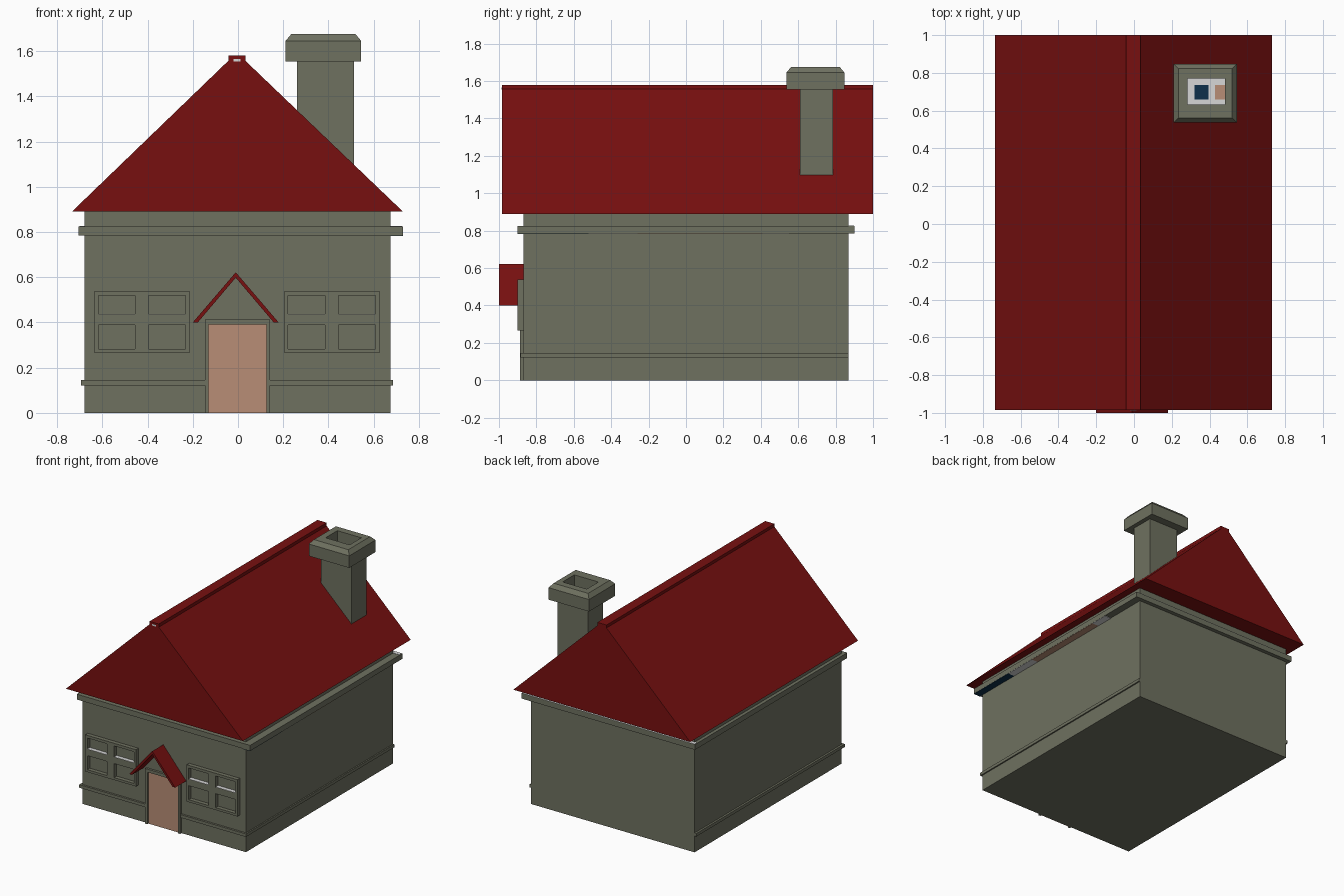
import bpy, bmesh

if "Cube" in bpy.data.objects:
    bpy.data.objects.remove(bpy.data.objects["Cube"])


def material(name, rgb):
    m = bpy.data.materials.new(name)
    m.diffuse_color = (*rgb, 1)
    m.use_nodes = True
    m.node_tree.nodes["Principled BSDF"].inputs["Base Color"].default_value = m.diffuse_color
    return m


STONE = material("grey_green_stone", (0.158, 0.164, 0.117))
RED = material("dark_red", (0.185, 0.005, 0.005))
TAN = material("tan_wood", (0.48, 0.27, 0.18))
NAVY = material("navy", (0.004, 0.03, 0.069))
PALE = material("pale_grey", (0.68, 0.68, 0.68))


def finish(bm, name, *mats):
    bmesh.ops.recalc_face_normals(bm, faces=bm.faces)
    me = bpy.data.meshes.new(name)
    bm.to_mesh(me)
    bm.free()
    for m in mats:
        me.materials.append(m)
    ob = bpy.data.objects.new(name, me)
    bpy.context.collection.objects.link(ob)
    return ob


def add_box(bm, x0, x1, y0, y1, z0, z1):
    vs = bmesh.ops.create_cube(bm, size=1)["verts"]
    for v in vs:
        v.co.x = x1 if v.co.x > 0 else x0
        v.co.y = y1 if v.co.y > 0 else y0
        v.co.z = z1 if v.co.z > 0 else z0
    return vs


def boxes(name, mat, *spans):
    bm = bmesh.new()
    for s in spans:
        add_box(bm, *s)
    return finish(bm, name, mat)


def prism(name, mat, profile, y0, y1):
    """Extrude an x-z outline along y."""
    bm = bmesh.new()
    f = bm.faces.new([bm.verts.new((x, y0, z)) for x, z in profile])
    r = bmesh.ops.extrude_face_region(bm, geom=[f])
    for v in r["geom"]:
        if isinstance(v, bmesh.types.BMVert):
            v.co.y = y1
    return finish(bm, name, mat)


# Walls, upper trim and lower band
boxes("walls", STONE, (-0.68, 0.675, -0.87, 0.87, 0, 0.89))
boxes("upper_trim", STONE, (-0.705, 0.73, -0.90, 0.90, 0.785, 0.825))
boxes("lower_band", STONE,
      (-0.695, -0.145, -0.885, -0.868, 0.122, 0.145),
      (0.14, 0.685, -0.885, -0.868, 0.122, 0.145),
      (-0.695, -0.678, -0.87, 0.87, 0.122, 0.145),
      (0.673, 0.685, -0.87, 0.87, 0.122, 0.145))

# Painted patches under and on top of the trim
for name, mat, y0, y1 in (("navy", NAVY, -0.90, -0.52), ("pale", PALE, -0.52, -0.26),
                          ("tan", TAN, -0.26, 0.41), ("grey", PALE, 0.41, 0.55)):
    boxes(f"soffit_{name}", mat, (0.675, 0.729, y0, y1, 0.782, 0.786))
boxes("trim_back_top", PALE, (-0.70, 0.725, 0.87, 0.899, 0.824, 0.827))

# Main roof with ridge cap
roof = prism("roof", RED, [(-0.735, 0.89), (0.73, 0.89), (0.03, 1.56), (-0.04, 1.56)], -0.985, 1.0)
boxes("ridge_cap", RED, (-0.042, 0.034, -0.985, 1.0, 1.552, 1.58))
boxes("ridge_end", PALE, (-0.02, 0.012, -0.987, -0.984, 1.555, 1.566))

# Chimney: shaft and chamfered cap
shaft = boxes("chimney_shaft", STONE, (0.26, 0.512, 0.61, 0.787, 1.02, 1.56))
bm = bmesh.new()
add_box(bm, 0.21, 0.545, 0.537, 0.847, 1.555, 1.645)
top = max(bm.faces, key=lambda f: f.calc_center_median().z)
r = bmesh.ops.extrude_face_region(bm, geom=[top])
for v in [g for g in r["geom"] if isinstance(g, bmesh.types.BMVert)]:
    v.co.x += 0.025 if v.co.x < 0.38 else -0.025
    v.co.y += 0.025 if v.co.y < 0.7 else -0.025
    v.co.z = 1.675
bmesh.ops.delete(bm, geom=[top] if top.is_valid else [], context="FACES_ONLY")
cap = finish(bm, "chimney_cap", STONE)

# Flue cut down through the cap, shaft and roof
flue = boxes("flue_cutter", STONE, (0.283, 0.482, 0.632, 0.77, 0.80, 1.8))
flue.hide_render = True
flue.hide_viewport = True
for ob in (roof, shaft, cap):
    m = ob.modifiers.new("flue", "BOOLEAN")
    m.operation = "DIFFERENCE"
    m.solver = "EXACT"
    m.object = flue
boxes("flue_floor", PALE, (0.283, 0.482, 0.632, 0.77, 0.888, 0.894))
boxes("flue_navy", NAVY, (0.32, 0.395, 0.66, 0.735, 0.893, 0.897))
boxes("flue_tan", TAN, (0.43, 0.482, 0.66, 0.735, 0.893, 0.897))

# Windows: outer frame, crossbar and mullion, pale top on the crossbar
for side, x in (("left", -0.635), ("right", 0.205)):
    y0, y1 = -0.90, -0.868
    boxes(f"{side}_window_frame", STONE,
          (x, x + 0.42, y0, y1, 0.265, 0.283),
          (x, x + 0.42, y0, y1, 0.52, 0.54),
          (x, x + 0.017, y0, y1, 0.283, 0.52),
          (x + 0.403, x + 0.42, y0, y1, 0.283, 0.52),
          (x + 0.017, x + 0.403, y0, y1, 0.388, 0.436),
          (x + 0.18, x + 0.24, y0, y1, 0.436, 0.52),
          (x + 0.18, x + 0.24, y0, y1, 0.283, 0.388))
    boxes(f"{side}_window_bar_top", PALE,
          (x + 0.017, x + 0.18, y0 + 0.001, y1, 0.435, 0.438),
          (x + 0.24, x + 0.403, y0 + 0.001, y1, 0.435, 0.438))

# Door, its frame and the little porch roof
boxes("door", TAN, (-0.13, 0.125, -0.874, -0.868, 0, 0.39))
boxes("door_frame", STONE,
      (-0.147, -0.13, -0.887, -0.868, 0, 0.413),
      (0.125, 0.142, -0.887, -0.868, 0, 0.413),
      (-0.13, 0.125, -0.887, -0.868, 0.39, 0.413))
prism("porch_roof", RED,
      [(-0.20, 0.40), (-0.01, 0.622), (0.18, 0.40), (0.158, 0.40), (-0.01, 0.598), (-0.178, 0.40)],
      -1.0, -0.868)
